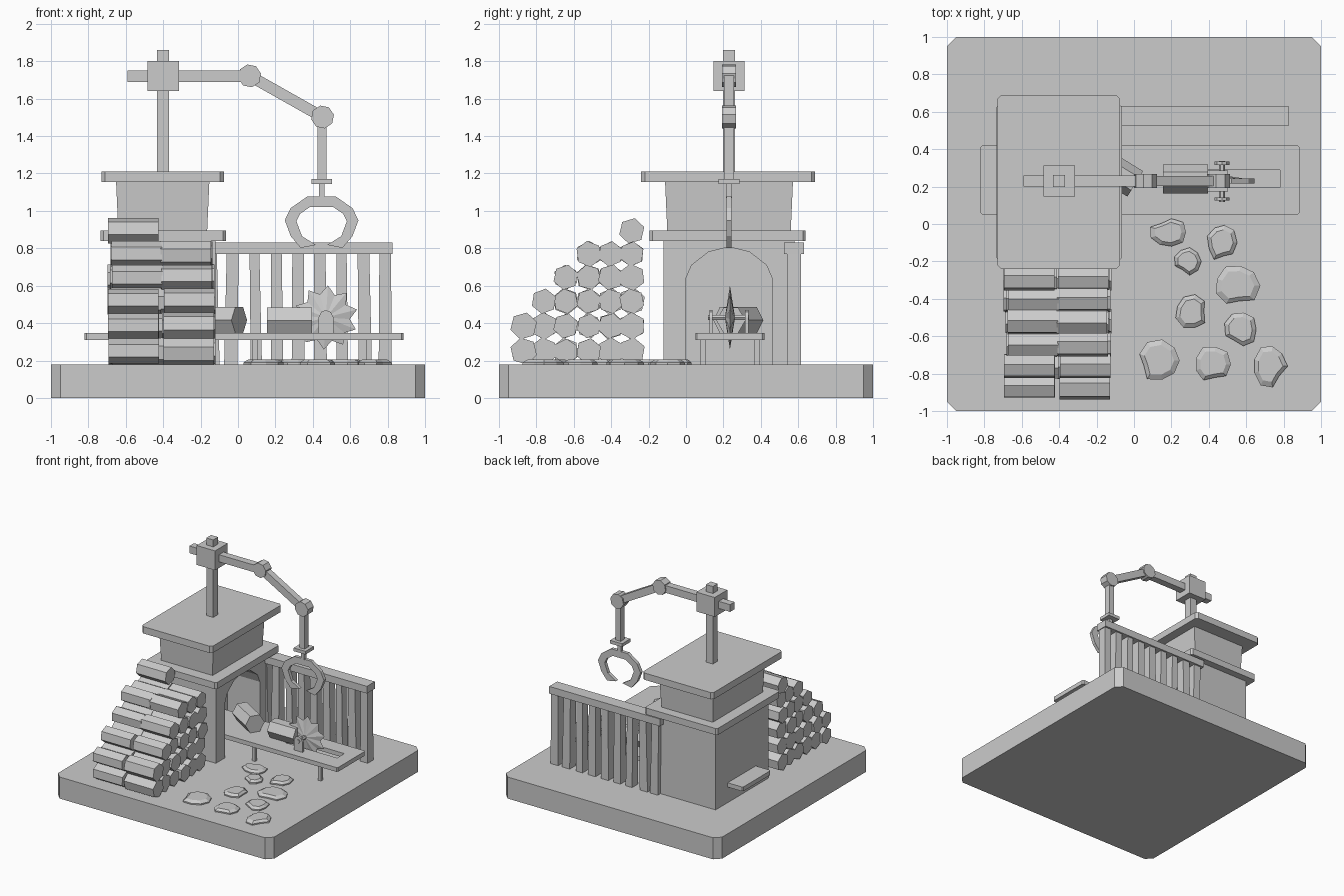
import bpy, bmesh, math, random
from mathutils import Vector, Matrix

if "Cube" in bpy.data.objects:
    bpy.data.objects.remove(bpy.data.objects["Cube"])

random.seed(4)
YC = 0.23


def finish(name, bm):
    bmesh.ops.recalc_face_normals(bm, faces=bm.faces)
    me = bpy.data.meshes.new(name)
    bm.to_mesh(me)
    bm.free()
    ob = bpy.data.objects.new(name, me)
    bpy.context.collection.objects.link(ob)
    return ob


def box(name, x0, x1, y0, y1, z0, z1, chamfer=0, flare=0):
    """Box by bounds; chamfer cuts the vertical edges, flare widens the top."""
    bm = bmesh.new()
    bmesh.ops.create_cube(bm, size=1)
    for v in bm.verts:
        f = flare if v.co.z > 0 else 0
        s = Vector((math.copysign(f, v.co.x), math.copysign(f, v.co.y), 0))
        v.co = Vector((x0 + (v.co.x + .5) * (x1 - x0), y0 + (v.co.y + .5) * (y1 - y0),
                       z0 + (v.co.z + .5) * (z1 - z0))) + s
    if chamfer:
        es = [e for e in bm.edges if abs(e.verts[0].co.z - e.verts[1].co.z) > 1e-4]
        bmesh.ops.bevel(bm, geom=es, offset=chamfer, segments=1, affect='EDGES')
    return finish(name, bm)


def prism(name, pts, axis, a, b):
    """Extrude a closed outline along x or y from a to b."""
    def mk(p, t):
        return (t, p[0], p[1]) if axis == 'x' else (p[0], t, p[1])
    bm = bmesh.new()
    A = [bm.verts.new(mk(p, a)) for p in pts]
    B = [bm.verts.new(mk(p, b)) for p in pts]
    n = len(pts)
    bm.faces.new(A)
    bm.faces.new(B[::-1])
    for i in range(n):
        bm.faces.new((A[i], A[(i + 1) % n], B[(i + 1) % n], B[i]))
    return finish(name, bm)


def ngon(cx, cz, r, n, turn=0.0):
    return [(cx + r * math.cos(turn + i * math.tau / n),
             cz + r * math.sin(turn + i * math.tau / n)) for i in range(n)]


def cut(ob, cutter):
    m = ob.modifiers.new("cut", 'BOOLEAN')
    m.operation = 'DIFFERENCE'
    m.solver = 'EXACT'
    m.object = cutter
    bpy.context.view_layer.objects.active = ob
    bpy.ops.object.modifier_apply(modifier=m.name)
    bpy.data.objects.remove(cutter)


# base
box("base", -1, 1, -1, 1, 0, .18, chamfer=.05)

# mill house with arched doorway
house = box("house", -.68, -.12, -.12, .58, .18, .845)
arch = [(0, .17), (0, .64), (.03, .71), (.12, .78), (.23, .808),
        (.34, .78), (.43, .71), (.46, .64), (.46, .17)]
cut(house, prism("arch_cutter", arch, 'x', -.42, 0))
box("lower_eave", -.735, -.065, -.195, .64, .84, .895, chamfer=.015)
box("upper_storey", -.64, -.165, -.10, .56, .89, 1.16, flare=.012)
box("roof", -.73, -.075, -.24, .69, 1.155, 1.212, chamfer=.02)

# crane mast and jointed arm
box("crane_mast", -.432, -.368, YC - .032, YC + .032, 1.2, 1.86)
box("crane_block", -.485, -.315, YC - .083, YC + .083, 1.64, 1.802)
box("crane_arm", -.59, .06, YC - .03, YC + .03, 1.69, 1.75)
J1, J2 = Vector((.062, 1.722)), Vector((.452, 1.502))
side = (J2 - J1).orthogonal().normalized() * .03
prism("crane_forearm", [J1 + side, J2 + side, J2 - side, J1 - side], 'y', YC - .027, YC + .027)
for i, j in enumerate((J1, J2)):
    prism(f"arm_joint_{i}", ngon(j.x, j.y, .062, 8, .2), 'y', YC - .038, YC + .038)
box("crane_drop_arm", .425, .473, YC - .026, YC + .026, 1.165, 1.5)
box("claw_plate", .392, .502, YC - .055, YC + .055, 1.143, 1.17)
box("claw_stem", .432, .462, YC - .015, YC + .015, 1.07, 1.15)

# grabbing claw, half outline mirrored
half = [(0, 1.078), (.075, 1.078), (.165, 1.015), (.197, .95), (.165, .865), (.112, .802),
        (.03, .818), (.105, .865), (.135, .945), (.115, .985), (.06, 1.022), (0, 1.022)]
for s in (-1, 1):
    prism("claw_half", [(.447 + s * x, z) for x, z in half], 'y', YC - .014, YC + .014)

# saw table running through the house
table = box("saw_table", -.82, .885, .05, .42, .31, .346, chamfer=.01)
cut(table, box("slot_cutter", .30, .78, .195, .29, .2, .4))
for x in (.09, .70):
    for y in (.09, .38):
        box("table_leg", x - .014, x + .014, y - .014, y + .014, .17, .315)

# toothed saw blade, thick in the middle
bm = bmesh.new()
T = 10
c, h = Vector((.47, 0.235, .43)), .027
hubs = [bm.verts.new(c + Vector((0, s * h, 0))) for s in (-1, 1)]
rim = []
for i in range(2 * T):
    a = i * math.pi / T + .25
    r = .172 if i % 2 == 0 else .128
    rim.append(bm.verts.new(c + Vector((r * math.cos(a), 0, r * math.sin(a)))))
for i in range(2 * T):
    for hub in hubs:
        bm.faces.new((hub, rim[i], rim[(i + 1) % (2 * T)]))
finish("saw_blade", bm)

# saw brackets and axle
bracket = [(.43, .34), (.51, .34), (.51, .43), (.495, .46), (.47, .47), (.445, .46), (.43, .43)]
for y in (.125, .315):
    prism("saw_bracket", bracket, 'y', y, y + .018)
prism("saw_axle", ngon(.47, .43, .016, 6), 'y', .118, .337)


def log(name, center, length, r, turn, yaw=0.0, n=6):
    ob = prism(name, ngon(0, 0, r, n, turn), 'x', -length / 2, length / 2)
    ob.data.transform(Matrix.Translation(center) @ Matrix.Rotation(yaw, 4, 'Z'))


# logs on the table
log("log_at_saw", (.275, .24, .415), .24, .078, 0)
log("log_in_doorway", (-.10, .28, .416), .25, .08, 0, -.55)

# stacked log pile, stepping up toward the house
rows = (-.868, -.76, -.643, -.52, -.403, -.29)
levels = (.25, .385, .517, .645, .77, .893)
for cx, counts in ((-.55, (2, 3, 4, 5, 5, 6)), (-.27, (2, 3, 4, 5, 5, 5))):
    for y, n in zip(rows, counts):
        for z in levels[:n]:
            log("pile_log", (cx + random.uniform(-.014, .014), y, z), .27,
                random.uniform(.066, .074), math.pi / 6 + random.uniform(-.25, .25))

# picket fence
box("fence_rail", -.20, .825, .525, .63, .77, .83)
for i in range(9):
    x, w = .787 - i * .1165, random.uniform(.028, .036)
    lean = random.uniform(-.012, .012) if i else 0
    pts = [(x - w + lean, .17), (x + w + lean, .17), (x + w - .004, .78), (x - w + .004, .78)]
    prism("fence_picket", pts, 'y', .54, .615)

# stepping stones: (x, y, half width, half depth)
stones = [(.185, -.045, .1, .08), (.47, -.1, .08, .1), (.285, -.2, .072, .072),
          (.55, -.33, .12, .115), (.31, -.47, .09, .092), (.57, -.565, .088, .095),
          (.13, -.73, .115, .11), (.42, -.75, .1, .1), (.725, -.76, .092, .115)]
for x, y, rx, ry in stones:
    bm = bmesh.new()
    n, notch = 9, random.randrange(9)
    rs = [.72 if i == notch else random.uniform(.92, 1.06) for i in range(n)]
    rings = []
    for k, z in ((1, .175), (1, .19), (.74, .206)):
        rings.append([bm.verts.new((x + rx * k * rs[i] * math.cos(i * math.tau / n),
                                    y + ry * k * rs[i] * math.sin(i * math.tau / n), z))
                      for i in range(n)])
    for lo, hi in zip(rings, rings[1:]):
        for i in range(n):
            j = (i + 1) % n
            bm.faces.new((lo[i], lo[j], hi[j], hi[i]))
    bm.faces.new(rings[-1])
    bm.faces.new(rings[0][::-1])
    finish("stepping_stone", bm)
